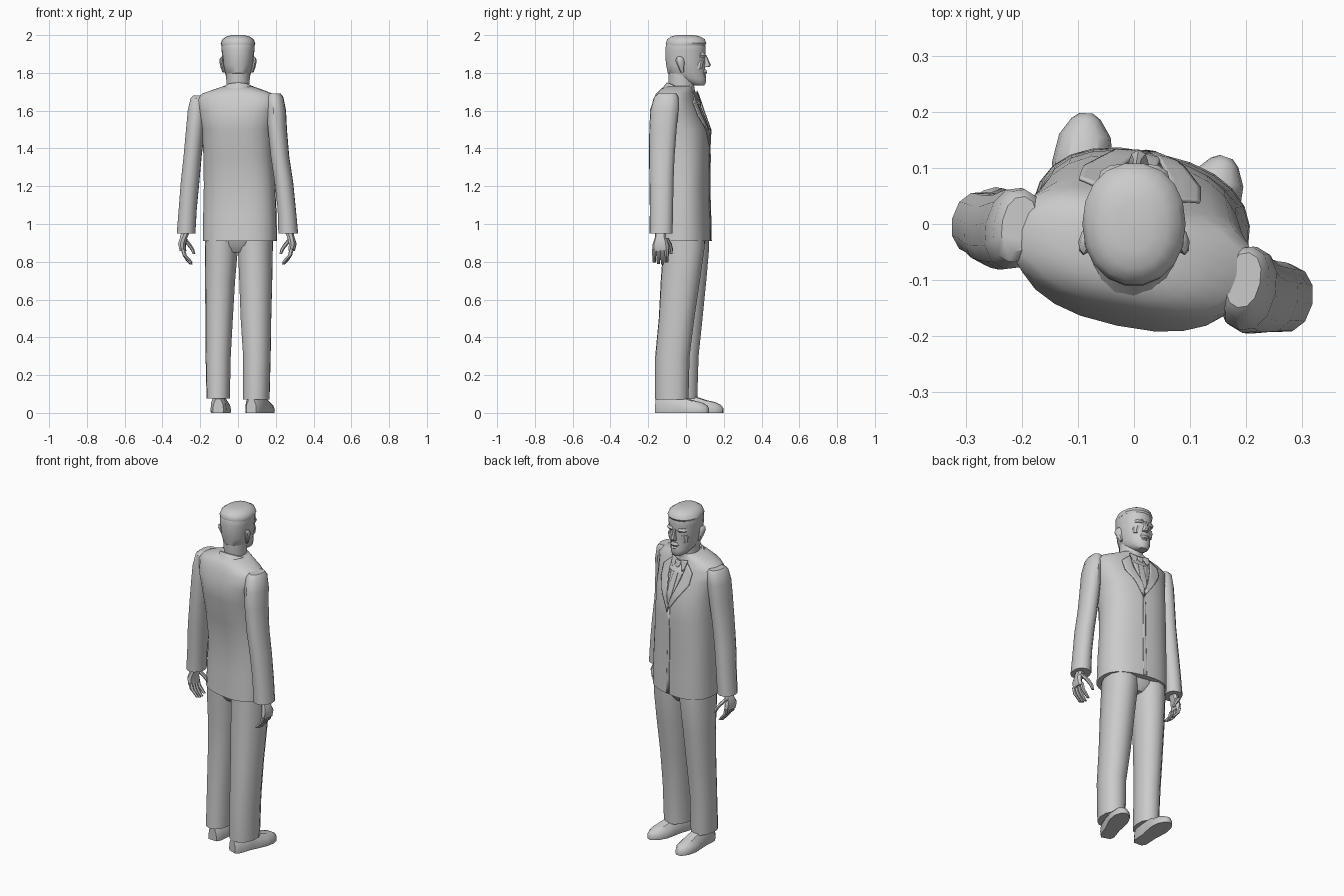
import bpy, bmesh
from math import sin, cos, pi, radians, copysign
from mathutils import Vector, Matrix
from mathutils.bvhtree import BVHTree

TWIST = radians(-12)


def finish(name, bm, angle=38):
    bmesh.ops.recalc_face_normals(bm, faces=bm.faces)
    me = bpy.data.meshes.new(name)
    bm.to_mesh(me)
    bm.free()
    ob = bpy.data.objects.new(name, me)
    bpy.context.collection.objects.link(ob)
    bpy.ops.object.select_all(action='DESELECT')
    ob.select_set(True)
    bpy.context.view_layer.objects.active = ob
    bpy.ops.object.shade_smooth_by_angle(angle=radians(angle))
    return ob


def skin(name, loops, cap=True):
    """Bridge closed point loops into a surface."""
    bm = bmesh.new()
    rows = [[bm.verts.new(p) for p in loop] for loop in loops]
    n = len(rows[0])
    for a, b in zip(rows, rows[1:]):
        for i in range(n):
            j = (i + 1) % n
            bm.faces.new((a[i], a[j], b[j], b[i]))
    if cap:
        bm.faces.new(rows[0])
        bm.faces.new(rows[-1])
    return finish(name, bm)


def loft(name, rings, n=14, rot=0.0, power=2.0):
    """Horizontal superellipse rings: (x, y, z, rx, ry)."""
    def super_(c):
        return copysign(abs(c) ** (2 / power), c)
    loops = []
    for x, y, z, rx, ry in rings:
        m = Matrix.Translation((x, y, z)) @ Matrix.Rotation(rot, 4, 'Z')
        loops.append([m @ Vector((rx * super_(cos(2 * pi * i / n)),
                                  ry * super_(sin(2 * pi * i / n)), 0)) for i in range(n)])
    return skin(name, loops)


# Jacket body
jacket = loft("jacket_body", [
    (.01, -.008, .91, .197, .138), (.01, -.005, 1.05, .195, .132), (.008, -.003, 1.2, .19, .125),
    (.003, -.012, 1.36, .186, .138), (0, -.03, 1.5, .19, .148), (-.003, -.052, 1.6, .208, .132),
    (-.003, -.052, 1.66, .222, .108), (-.003, -.052, 1.69, .19, .098),
    (0, -.045, 1.715, .12, .085), (0, -.03, 1.73, .075, .07)], 24, TWIST, 2.4)

# Sleeves
loft("left_sleeve", [
    (-.205, .0, 1.68, .03, .05), (-.208, -.003, 1.665, .042, .066), (-.215, -.008, 1.6, .05, .074),
    (-.225, -.01, 1.5, .049, .073), (-.24, -.012, 1.36, .047, .068), (-.254, -.01, 1.22, .049, .064),
    (-.266, -.003, 1.08, .048, .06), (-.275, .0, .95, .05, .058)], 12, TWIST, 2.2)
loft("right_sleeve", [
    (.195, -.1, 1.69, .03, .05), (.197, -.105, 1.672, .042, .066), (.203, -.115, 1.6, .05, .076),
    (.209, -.122, 1.5, .049, .074), (.222, -.128, 1.36, .048, .069), (.243, -.13, 1.22, .049, .065),
    (.258, -.13, 1.08, .048, .063), (.266, -.132, .95, .053, .062)], 12, TWIST, 2.2)

# Trousers
loft("left_trouser", [
    (-.105, -.025, .075, .062, .085), (-.105, -.015, .3, .067, .082), (-.1, -.002, .5, .073, .09),
    (-.095, .008, .7, .08, .1), (-.088, .008, .87, .088, .115), (-.085, .005, .96, .088, .115)],
    12, radians(-6), 2.2)
loft("right_trouser", [
    (.097, -.075, .07, .07, .09), (.1, -.072, .3, .073, .093), (.095, -.05, .5, .082, .096),
    (.094, -.03, .7, .088, .106), (.092, -.012, .87, .093, .112), (.092, -.01, .96, .093, .112)],
    12, radians(-12), 2.2)
loft("trouser_seat", [(0, -.005, .85, .05, .07), (0, -.005, .89, .13, .1),
                      (.005, -.005, .96, .17, .115)], 14, TWIST, 2.2)


# Shoes: sections along the length (distance, half width, height)
def shoe(name, heel, turn):
    m = Matrix.Translation(heel) @ Matrix.Rotation(turn, 4, 'Z')
    loops = []
    for d, w, h in [(0, .028, .075), (.025, .042, .1), (.1, .043, .105), (.15, .05, .085),
                    (.2, .055, .068), (.25, .046, .056), (.28, .026, .04), (.29, .012, .025)]:
        prof = [(-.95, 0), (-1, .2), (-.9, .6), (-.5, .95), (0, 1), (.5, .95), (.9, .6), (1, .2), (.95, 0)]
        loops.append([m @ Vector((w * a, d, h * b)) for a, b in prof])
    skin(name, loops)


shoe("left_shoe", (-.105, -.092, 0), radians(-4))
shoe("right_shoe", (.07, -.155, 0), radians(-19))


# Hands, mirrored by sign of x
def hand(side, s, cx, cy):
    def part(name, rings, n=8):
        loft(side + name, [(cx * s + s * x, cy + y, z, rx, ry) for x, y, z, rx, ry in rings], n, TWIST, 2.3)
    part("_palm", [(.0, 0, .965, .024, .03), (.012, 0, .93, .02, .03),
                   (.022, 0, .895, .019, .042), (.016, 0, .858, .015, .043)])
    for i, drop in enumerate((.012, .003, 0, .01)):
        y = -.033 + .022 * i
        part("_finger_%d" % (i + 1), [(.016, y, .868, .012, .0115), (.008, y, .835, .011, .011),
                                      (-.008, y, .808 + drop, .01, .01),
                                      (-.028, y, .785 + drop, .008, .008)], 6)
    part("_thumb", [(.012, .03, .925, .015, .014), (-.012, .047, .895, .014, .013),
                    (-.032, .055, .868, .011, .011), (-.042, .056, .842, .007, .008)], 6)


hand("left", -1, .275, 0)
hand("right", 1, .268, -.135)

# Neck and head
loft("neck", [(0, -.02, 1.68, .062, .066), (0, -.025, 1.76, .062, .07), (0, -.02, 1.82, .064, .075)])
loft("head", [
    (.002, .07, 1.733, .026, .026), (.002, .055, 1.745, .043, .05), (0, .025, 1.77, .06, .082),
    (0, .002, 1.8, .069, .1), (0, -.001, 1.84, .079, .105), (0, -.004, 1.88, .083, .107),
    (0, -.003, 1.92, .087, .108), (0, -.002, 1.955, .089, .105), (0, -.002, 1.98, .078, .092),
    (0, -.002, 1.995, .052, .066)], 18, 0, 2.15)
loft("hair", [(0, -.002, 1.945, .089, .104), (0, 0, 1.957, .092, .109), (0, 0, 1.978, .083, .101),
              (0, -.002, 1.993, .06, .078), (0, -.004, 2.0, .032, .045)], 18, 0, 2.15)

# Face
loft("nose", [(.008, .102, 1.83, .018, .02), (.008, .108, 1.842, .018, .024),
              (.006, .103, 1.865, .01, .018), (.004, .098, 1.895, .009, .01)], 8)
loft("upper_lip", [(.006, .093, 1.792, .022, .014), (.006, .095, 1.802, .028, .018),
                   (.006, .095, 1.818, .02, .012)], 10)
loft("lower_lip", [(.006, .09, 1.772, .016, .012), (.006, .093, 1.782, .022, .015),
                   (.006, .09, 1.789, .022, .013)], 10)
loft("chin", [(.004, .072, 1.734, .02, .02), (.004, .08, 1.748, .026, .024),
              (.004, .077, 1.768, .02, .02)], 10)
for side, s in (("left", -1), ("right", 1)):
    loft(side + "_brow", [(s * .036, .085, 1.882, .026, .014), (s * .036, .088, 1.892, .029, .018),
                          (s * .036, .086, 1.905, .024, .013)], 8, s * -.3)
    loft(side + "_cheek", [(s * .045, .068, 1.82, .018, .018), (s * .045, .072, 1.85, .022, .02),
                           (s * .042, .078, 1.862, .018, .015)], 8, s * -.5)
    loft(side + "_ear", [(s * .074, -.02, 1.802, .008, .008), (s * .08, -.025, 1.825, .011, .015),
                         (s * .087, -.032, 1.86, .012, .024), (s * .086, -.034, 1.878, .01, .02),
                         (s * .083, -.034, 1.886, .005, .01)], 8, s * .15)

# Jacket collar: sloping band around the neck, high at the back
rows = []
for r, drop in ((.064, .03), (.076, -.012), (.084, -.01), (.112, .034)):
    rows.append([Vector((r * cos(a), -.022 + r * .95 * sin(a),
                         1.705 - drop - .4 * r * sin(a))) for a in
                 [2 * pi * i / 20 for i in range(20)]])
skin("jacket_collar", rows, cap=False)

# Front panels draped on the chest: quads of (x, z)
bm = bmesh.new()
bm.from_mesh(jacket.data)
chest = BVHTree.FromBMesh(bm)
bm.free()


def drape(name, quads, lift, thick=.004):
    bm = bmesh.new()
    for q in quads:
        bm.faces.new([bm.verts.new((x, 0, z)) for x, z in q])
    bmesh.ops.remove_doubles(bm, verts=bm.verts, dist=.0005)
    bmesh.ops.subdivide_edges(bm, edges=bm.edges[:], cuts=5, use_grid_fill=True)
    for v in bm.verts:
        hit = chest.ray_cast(Vector((v.co.x, 1, v.co.z)), Vector((0, -1, 0)))[0]
        v.co.y = (hit.y if hit else .02) + lift
    ob = finish(name, bm)
    mod = ob.modifiers.new("thickness", 'SOLIDIFY')
    mod.thickness, mod.offset = thick, 0


drape("shirt_front", [[(-.05, 1.69), (.06, 1.69), (.04, 1.45), (.022, 1.45)]], .002)
drape("tie", [[(-.004, 1.66), (.022, 1.66), (.048, 1.5), (.012, 1.5)],
              [(.012, 1.5), (.048, 1.5), (.036, 1.45), (.026, 1.45)]], .006)
drape("tie_knot", [[(-.012, 1.69), (.026, 1.69), (.02, 1.655), (-.001, 1.655)]], .011, .01)
drape("left_lapel", [[(-.055, 1.69), (-.098, 1.645), (-.09, 1.58), (-.032, 1.6)],
                     [(-.032, 1.6), (-.09, 1.58), (.024, 1.42), (.03, 1.44)]], .008, .006)
drape("right_lapel", [[(.062, 1.69), (.118, 1.64), (.118, 1.575), (.065, 1.6)],
                      [(.065, 1.6), (.118, 1.575), (.036, 1.4), (.03, 1.44)]], .008, .006)
drape("jacket_front_edge", [[(.022, 1.43), (.036, 1.43), (.04, .915), (.02, .915)]], .001)

# Shirt collar points
for side, s in (("left", -1), ("right", 1)):
    drape(side + "_shirt_collar", [[(.005 + s * .012, 1.695), (.005 + s * .058, 1.705),
                                    (.005 + s * .052, 1.665), (.005 + s * .035, 1.64)]], .01, .006)
